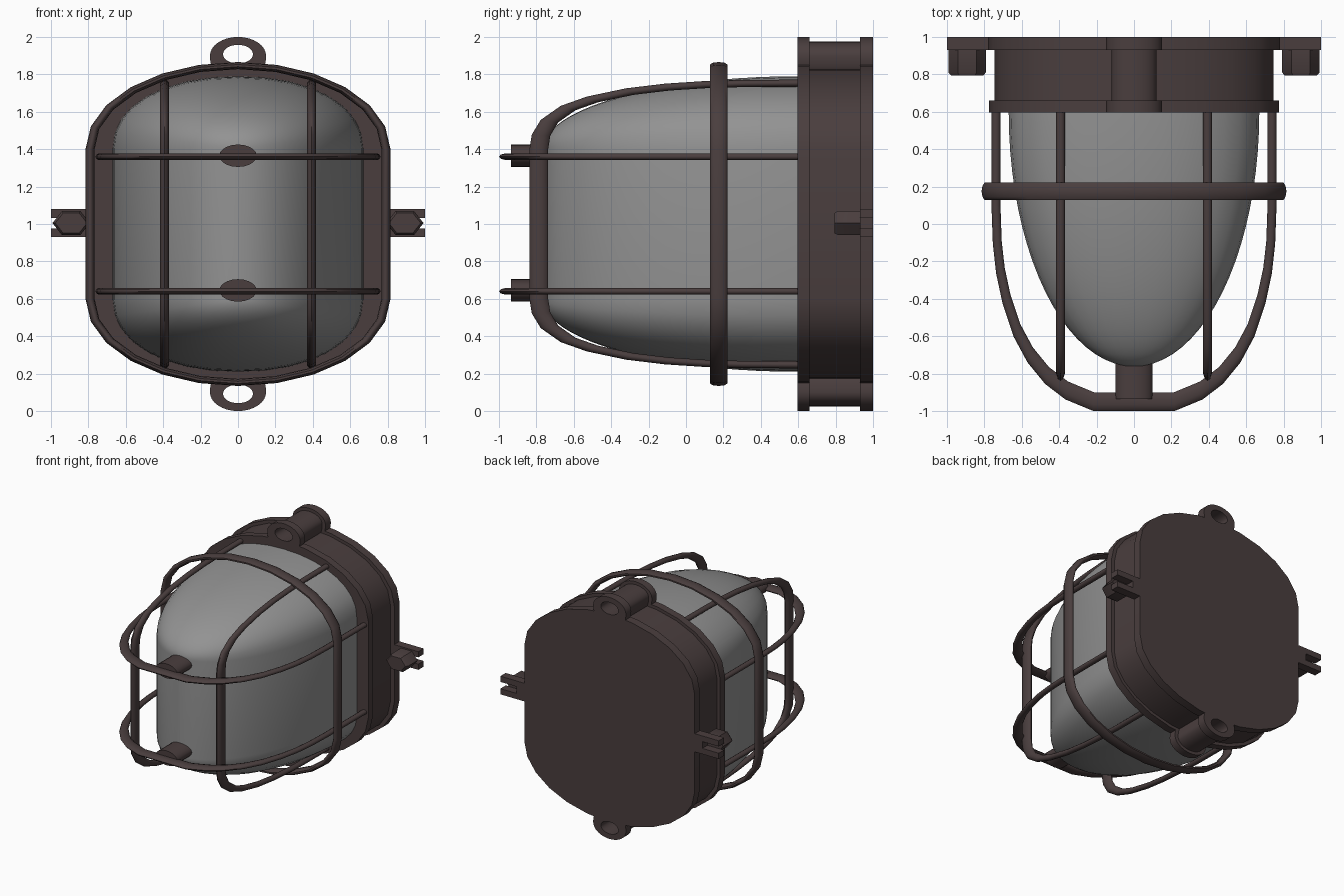
import bpy, bmesh, math
from mathutils import Vector

if "Cube" in bpy.data.objects:
    bpy.data.objects.remove(bpy.data.objects["Cube"])


def material(name, rgb):
    m = bpy.data.materials.new(name)
    m.diffuse_color = (*rgb, 1)
    m.use_nodes = True
    m.node_tree.nodes["Principled BSDF"].inputs["Base Color"].default_value = m.diffuse_color
    return m


BROWN = material("dark brown metal", (0.068, 0.048, 0.048))
GREY = material("frosted grey glass", (0.29, 0.29, 0.29))


def finish(name, bm, mat, angle=35):
    bmesh.ops.remove_doubles(bm, verts=bm.verts, dist=1e-5)
    bmesh.ops.recalc_face_normals(bm, faces=bm.faces)
    me = bpy.data.meshes.new(name)
    bm.to_mesh(me)
    bm.free()
    me.materials.append(mat)
    me.shade_smooth()
    me.set_sharp_from_angle(angle=math.radians(angle))
    ob = bpy.data.objects.new(name, me)
    bpy.context.collection.objects.link(ob)
    return ob


def loft(name, rings, mat, caps=True, wrap=False, angle=35):
    """Skin a list of closed point rings."""
    bm = bmesh.new()
    vs = [[bm.verts.new(p) for p in r] for r in rings]
    n = len(vs[0])
    pairs = list(zip(vs, vs[1:])) + ([(vs[-1], vs[0])] if wrap else [])
    for a, b in pairs:
        for i in range(n):
            j = (i + 1) % n
            bm.faces.new((a[i], a[j], b[j], b[i]))
    if caps and not wrap:
        bm.faces.new(vs[0])
        bm.faces.new(vs[-1])
    return finish(name, bm, mat, angle)


def oval(hx, bz, core, y, n=12, e=1.0):
    """Oval with straight vertical sides: half width, cap height, half straight length."""
    pts = []
    for s in (1, -1):
        for i in range(n + 1):
            a = math.pi * i / n
            c = math.cos(a)
            x = math.copysign(abs(c) ** e, c) * hx * s
            z = 1 + s * (core + bz * math.sin(a) ** e)
            pts.append(Vector((x, y, z)))
    return pts


def ellipse(cx, cz, rx, rz, y, n):
    return [Vector((cx + rx * math.cos(2 * math.pi * i / n), y,
                    cz + rz * math.sin(2 * math.pi * i / n))) for i in range(n)]


def tube(name, path, binormal, closed=False, r=(0.024, 0.05, 0.019), sides=10):
    """Wire along a planar path, section wider along y."""
    B = Vector(binormal)
    unit = [Vector((p[0] / r[0], p[1] / r[1], p[2] / r[2])) for p in path]
    n, rings = len(unit), []
    for i, p in enumerate(unit):
        a = unit[i - 1] if closed or i else p
        b = unit[(i + 1) % n] if closed or i < n - 1 else p
        u, v = (p - a), (b - p)
        t = ((u.normalized() if u.length else u) + (v.normalized() if v.length else v)).normalized()
        N = t.cross(B).normalized()
        ring = []
        for k in range(sides):
            w = 2 * math.pi * k / sides
            q = p + N * math.cos(w) + B * math.sin(w)
            ring.append(Vector((q.x * r[0], q.y * r[1], q.z * r[2])))
        rings.append(ring)
    return loft(name, rings, BROWN, wrap=closed, angle=60)


# Housing: back flange, recessed middle, front rim
for name, hx, hz, y0, y1 in (("back_flange", 0.78, 0.86, 0.93, 1.0),
                             ("housing_body", 0.745, 0.835, 0.65, 0.94),
                             ("front_rim", 0.775, 0.86, 0.597, 0.66)):
    loft(name, [oval(hx, hz - 0.4, 0.4, y0), oval(hx, hz - 0.4, 0.4, y1)], BROWN)

# Glass dome: elliptical taper around a straight vertical core
rings = [oval(0.67, 0.385, 0.405, 0.62, 16, 0.93)]
for i in range(21):
    a = math.pi / 2 * i / 20
    s = math.cos(a) if i < 20 else 0.004
    rings.append(oval(0.67 * s, 0.385 * s, 0.405, 0.6 - 1.362 * math.sin(a), 16, 0.93))
loft("glass_dome", rings, GREY, angle=60)


# Top and bottom hollow lugs
def lug(name, side, rx, rz, y0, y1):
    n = 32

    def outer(y):
        pts = []
        for i in range(n):
            a = 2 * math.pi * i / n
            c, s = math.cos(a), math.sin(a)
            x = rx * (c if s >= 0 else math.copysign(abs(c) ** 0.3, c))
            pts.append(Vector((x, y, 1 + side * (0.9 + (rz if s >= 0 else 0.1) * s))))
        return pts

    def inner(y):
        return ellipse(0, 1 + side * 0.908, 0.08, 0.05 * side, y, n)
    loft(name, [outer(y0), outer(y1), inner(y1), inner(y0)], BROWN, wrap=True)


for side, tag in ((1, "top"), (-1, "bottom")):
    lug(tag + "_lug_back", side, 0.15, 0.1, 0.93, 1.0)
    lug(tag + "_lug_tube", side, 0.12, 0.075, 0.655, 0.935)
    lug(tag + "_lug_front", side, 0.15, 0.1, 0.597, 0.66)

# Side forks with hexagonal bolt heads
for s, tag in ((1, "right"), (-1, "left")):
    fork = [(0.74, 0.93), (1, 0.93), (1, 0.977), (0.85, 0.977),
            (0.85, 1.033), (1, 1.033), (1, 1.08), (0.74, 1.08)]
    loft(tag + "_fork", [[Vector((s * x, y, z)) for x, z in fork] for y in (0.93, 1.0)], BROWN)
    loft(tag + "_bolt_head", [ellipse(s * 0.892, 1.005, 0.085, 0.062, 0.793, 6),
                              ellipse(s * 0.892, 1.005, 0.1, 0.073, 0.81, 6),
                              ellipse(s * 0.892, 1.005, 0.1, 0.073, 0.932, 6)], BROWN)

# Guard ring around the dome
ring_path = oval(0.791, 0.447, 0.4, 0.175)
tube("guard_ring", ring_path, (0, 1, 0), closed=True)

# Horizontal guard wires and the posts behind them
half = [(0.738, 0.62), (0.738, 0.1), (0.731, -0.1), (0.714, -0.25), (0.682, -0.4),
        (0.625, -0.57), (0.555, -0.7), (0.465, -0.81), (0.36, -0.89), (0.215, -0.95)]
path = half + [(-x, y) for x, y in reversed(half)]
for z, tag in ((0.64, "lower"), (1.36, "upper")):
    tube(tag + "_guard_wire", [(x, y, z) for x, y in path], (0, 0, 1))
    loft(tag + "_post", [ellipse(0, z + 0.005, 0.1, 0.06, -0.935, 20),
                         ellipse(0, z + 0.005, 0.1, 0.06, -0.72, 20)], BROWN)

# Vertical guard wires
half = [(0.62, 0.753), (0.3, 0.751), (0.1, 0.745), (-0.1, 0.732), (-0.3, 0.708),
        (-0.5, 0.666), (-0.63, 0.62), (-0.73, 0.55), (-0.775, 0.475), (-0.787, 0.4)]
path = half + [(y, -z) for y, z in reversed(half)]
for x, tag in ((-0.393, "left"), (0.393, "right")):
    tube(tag + "_guard_wire", [(x, y, 1 + z) for y, z in path], (1, 0, 0))
